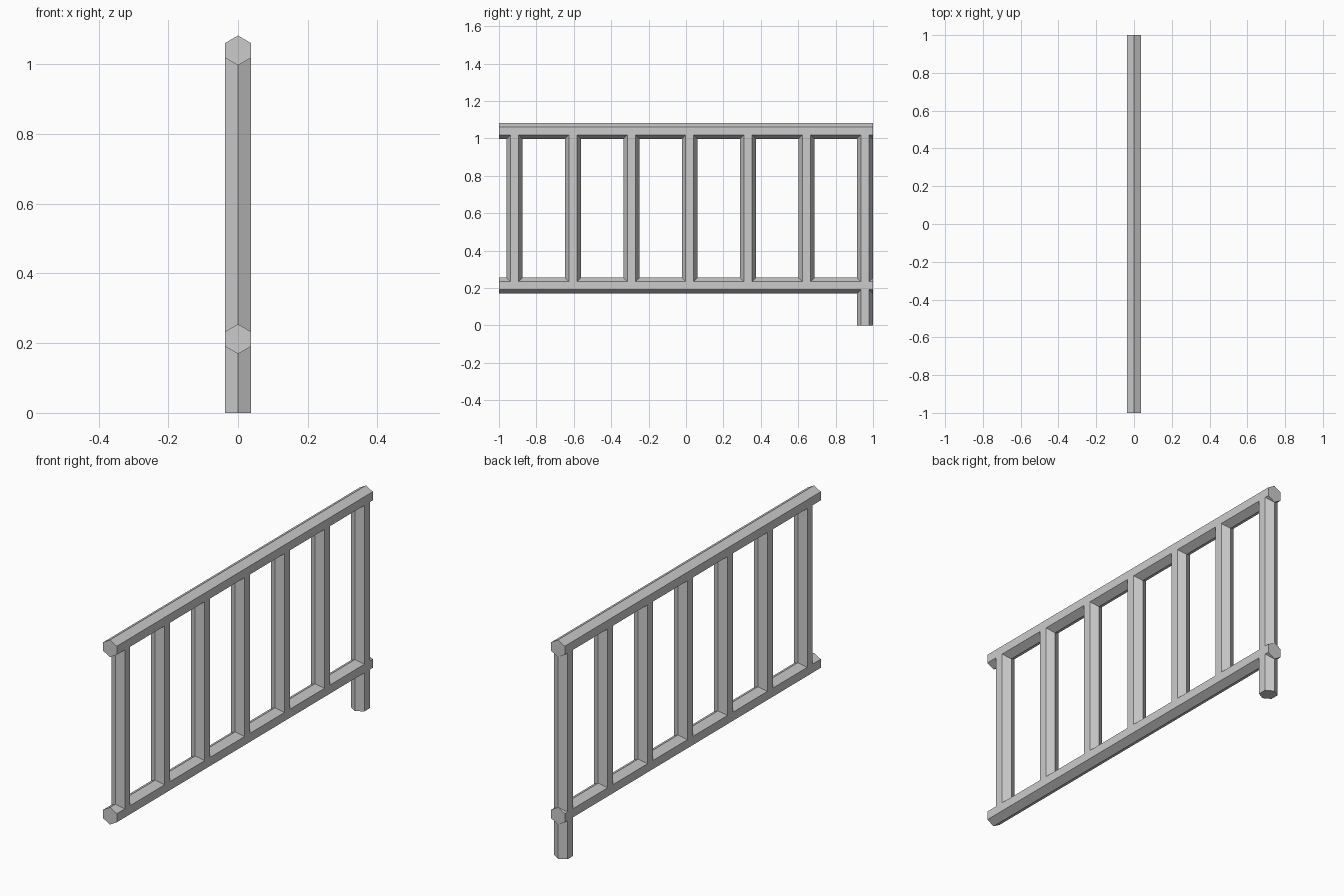
import bpy
from math import pi

if "Cube" in bpy.data.objects:
    bpy.data.objects.remove(bpy.data.objects["Cube"])

R = 0.0427                      # hexagon radius shared by every bar
TOP_Z, LOW_Z = 1.04, 0.212      # rail centre heights
FIRST_Y, STEP, COUNT = -0.916, 0.312, 7


def hex_bar(name, length, location, along_y=False):
    """Six-sided bar with flat sides facing +x and -x."""
    bpy.ops.mesh.primitive_cylinder_add(
        vertices=6, radius=R, depth=length, location=location,
        rotation=(pi / 2 if along_y else 0, 0, 0))
    bar = bpy.context.object
    bar.name = name
    return bar


# Horizontal rails
hex_bar("top_rail", 2.0, (0, 0, TOP_Z), along_y=True)
hex_bar("bottom_rail", 2.0, (0, 0, LOW_Z), along_y=True)

# Upright bars; the last one is the post that reaches the ground
for i in range(COUNT):
    is_post = i == COUNT - 1
    base = 0.0 if is_post else LOW_Z
    hex_bar("ground_post" if is_post else f"baluster_{i + 1}",
            TOP_Z - base, (0, FIRST_Y + i * STEP, (TOP_Z + base) / 2))
